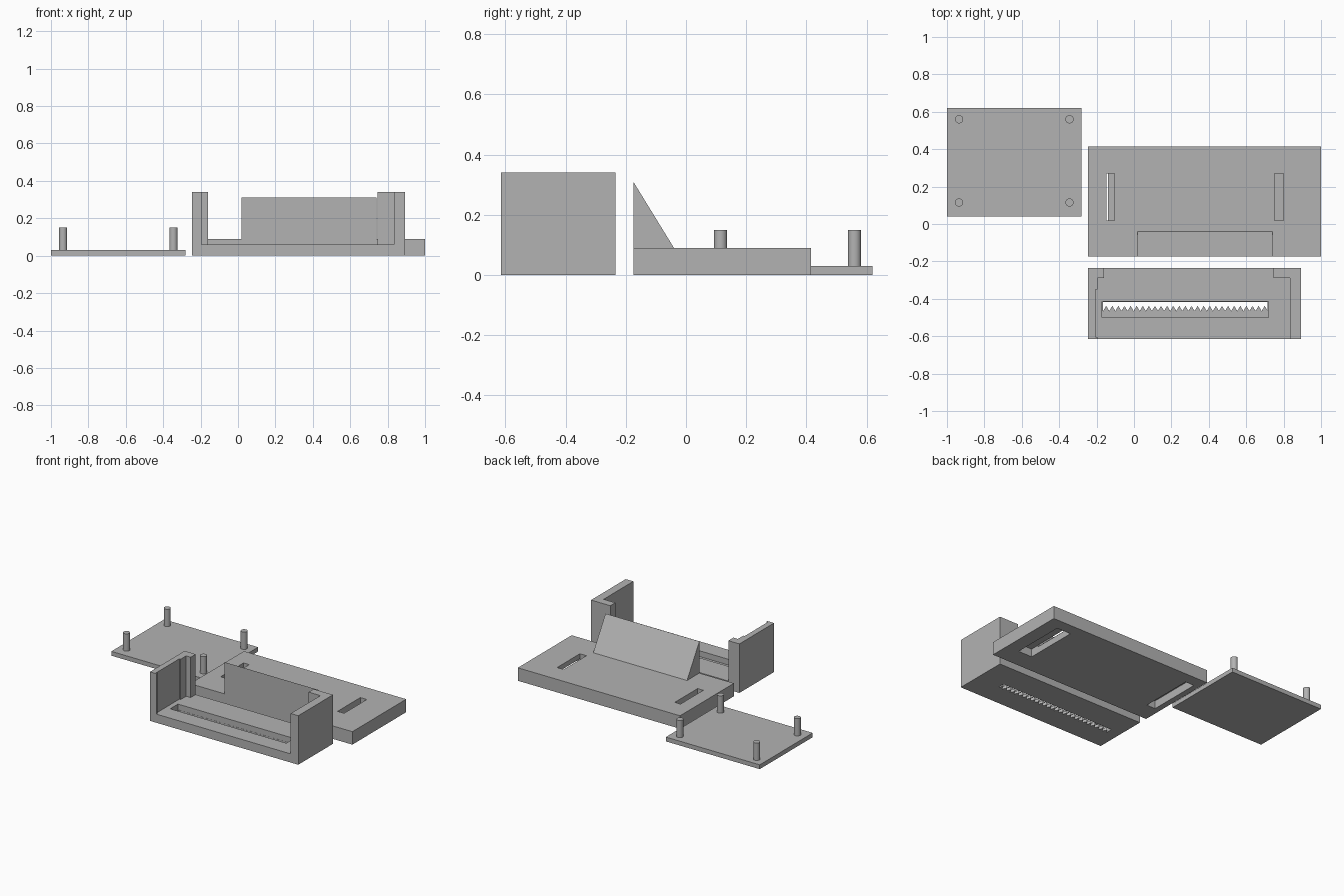
import bpy, bmesh

cube = bpy.data.objects.get("Cube")
if cube:
    bpy.data.objects.remove(cube, do_unlink=True)

grey = bpy.data.materials.new("plain grey")
grey.use_nodes = True
colour = (0.45, 0.45, 0.45, 1)
grey.diffuse_color = colour
grey.node_tree.nodes["Principled BSDF"].inputs["Base Color"].default_value = colour


def prism(name, outline, low, high, axis="z"):
    """Extrude an outline: (x, y) along z, or (y, z) along x."""
    bm = bmesh.new()
    place = (lambda a, b: (a, b, low)) if axis == "z" else (lambda a, b: (low, a, b))
    face = bm.faces.new([bm.verts.new(place(a, b)) for a, b in outline])
    moved = bmesh.ops.extrude_face_region(bm, geom=[face])["geom"]
    d = high - low
    shift = (0, 0, d) if axis == "z" else (d, 0, 0)
    bmesh.ops.translate(bm, vec=shift, verts=[v for v in moved if isinstance(v, bmesh.types.BMVert)])
    bmesh.ops.recalc_face_normals(bm, faces=bm.faces)
    mesh = bpy.data.meshes.new(name)
    bm.to_mesh(mesh)
    bm.free()
    mesh.materials.append(grey)
    obj = bpy.data.objects.new(name, mesh)
    bpy.context.collection.objects.link(obj)
    return obj


def box(name, x0, x1, y0, y1, z0, z1):
    return prism(name, [(x0, y0), (x1, y0), (x1, y1), (x0, y1)], z0, z1)


def cut(target, cutter):
    """Subtract the cutter from the target, then discard it."""
    mod = target.modifiers.new("cut", "BOOLEAN")
    mod.operation = "DIFFERENCE"
    mod.solver = "EXACT"
    mod.object = cutter
    bpy.context.view_layer.objects.active = target
    bpy.ops.object.modifier_apply(modifier=mod.name)
    bpy.data.objects.remove(cutter, do_unlink=True)


# Thin plate with four round pegs
box("peg_plate", -1, -0.28, 0.04, 0.62, 0, 0.03)
for side, x in (("right", -0.935), ("left", -0.345)):
    for end, y in (("front", 0.115), ("back", 0.56)):
        bpy.ops.mesh.primitive_cylinder_add(vertices=24, radius=0.022, depth=0.13,
                                            location=(x, y, 0.085))
        peg = bpy.context.object
        peg.name = f"peg_{end}_{side}"
        peg.data.materials.append(grey)
        bpy.ops.object.shade_smooth_by_angle()

# Base slab: narrow slots above, offset pockets below
base = box("base_slab", -0.245, 1, -0.175, 0.415, 0, 0.09)
for x0, x1 in ((-0.147, -0.103), (0.75, 0.80)):
    cut(base, box("slot", x0, x1, 0.02, 0.27, 0.045, 0.2))
for x0, x1 in ((-0.205, -0.138), (0.799, 0.905)):
    cut(base, box("pocket", x0, x1, -0.04, 0.335, -0.1, 0.055))

# Sloped ridge on the front edge of the slab
prism("wedge", [(-0.175, 0.09), (-0.04, 0.09), (-0.175, 0.31)], 0.02, 0.74, axis="x")

# Tray open at front and back, with a lip at the back of each wall
tray = box("tray", -0.245, 0.893, -0.615, -0.235, 0, 0.34)
cut(tray, prism("cavity", [(-0.195, -0.7), (0.835, -0.7), (0.835, -0.29), (0.745, -0.29),
                           (0.745, -0.1), (-0.16, -0.1), (-0.16, -0.29), (-0.195, -0.29)],
                0.06, 0.5))
cut(tray, box("wall_groove", -0.205, -0.18, -0.605, -0.35, 0.06, 0.5))
cut(tray, box("blade_recess", -0.17, 0.72, -0.50, -0.415, 0.02, 0.2))

# Toothed opening through the tray floor
teeth = 27
pitch = 0.88 / teeth
edge = [(-0.165, -0.465)]
for i in range(teeth):
    x = -0.165 + i * pitch
    edge += [(x + pitch / 2, -0.438), (x + pitch, -0.465)]
cut(tray, prism("toothed_opening", edge + [(0.715, -0.416), (-0.165, -0.416)], -0.1, 0.05))
